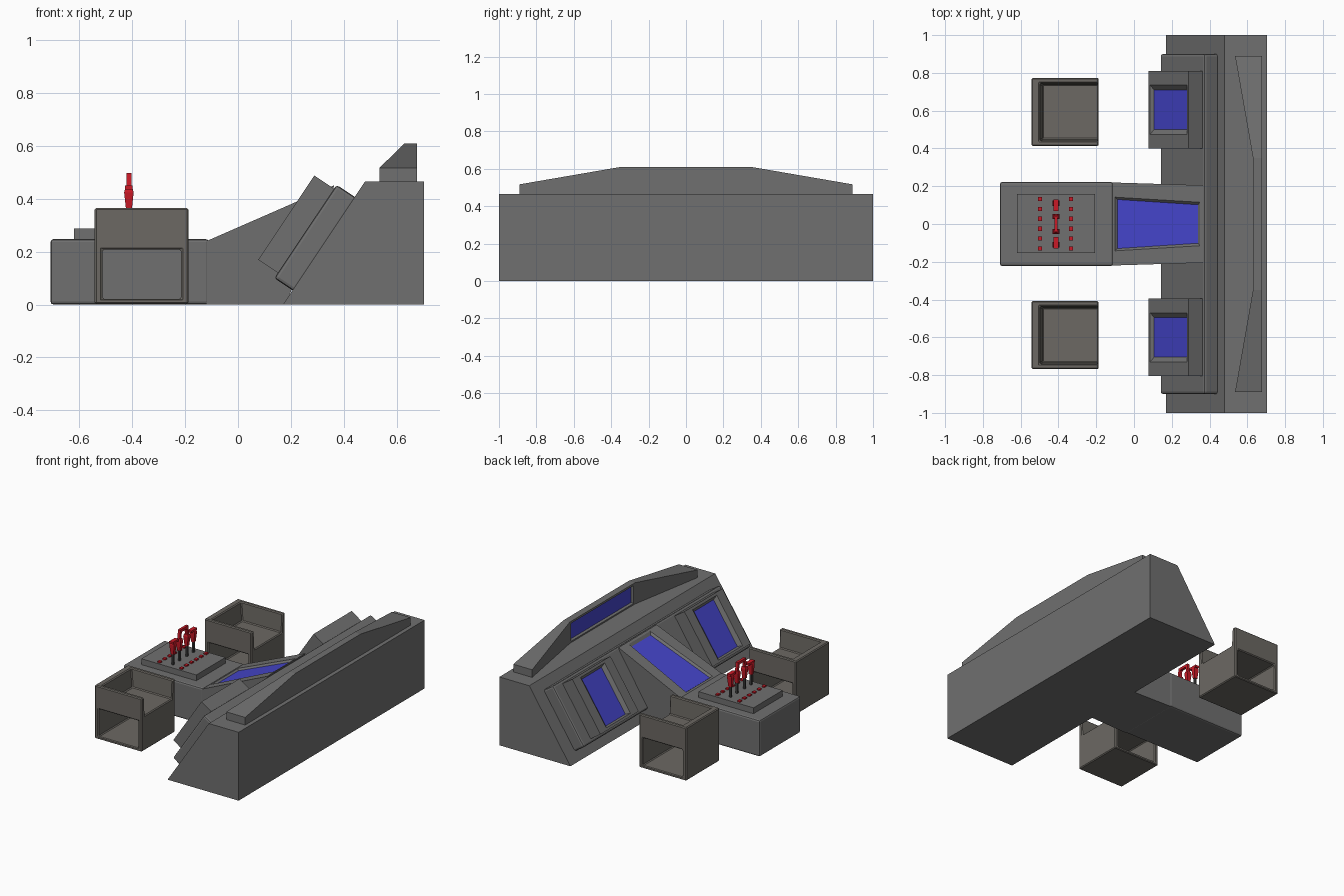
import bpy, bmesh
from mathutils import Vector

if "Cube" in bpy.data.objects:
    bpy.data.objects.remove(bpy.data.objects["Cube"])


def material(name, rgb):
    m = bpy.data.materials.new(name)
    m.diffuse_color = (*rgb, 1)
    m.use_nodes = True
    m.node_tree.nodes["Principled BSDF"].inputs["Base Color"].default_value = m.diffuse_color
    return m


BLUE = material("screen_blue", (0.06, 0.06, 0.6))
RED = material("control_red", (0.6, 0.01, 0.02))
DARK = material("stem_dark", (0.05, 0.05, 0.05))
WARM = material("chair_warm_grey", (0.15, 0.14, 0.125))
GREY = material("console_grey", (0.16, 0.16, 0.16))


def loft(name, rings, mat=GREY, screen=False, inset=None, bevel=0):
    """Skin equal-length rings, cap both ends; last cap can be a blue screen."""
    bm = bmesh.new()
    vs = [[bm.verts.new(p) for p in r] for r in rings]
    n = len(vs[0])
    for a, b in zip(vs, vs[1:]):
        for i in range(n):
            bm.faces.new((a[i], a[(i + 1) % n], b[(i + 1) % n], b[i]))
    bm.faces.new(vs[0][::-1])
    cap = bm.faces.new(vs[-1])
    if screen:
        cap.material_index = 1
    bmesh.ops.recalc_face_normals(bm, faces=bm.faces[:])
    if inset:
        target = min(bm.faces, key=lambda f: (f.calc_center_median() - Vector(inset)).length)
        bmesh.ops.inset_individual(bm, faces=[target], thickness=0.02, depth=0)
        bmesh.ops.inset_individual(bm, faces=[target], thickness=0.008, depth=-0.015)
        target.material_index = 1
    me = bpy.data.meshes.new(name)
    bm.to_mesh(me)
    bm.free()
    me.materials.append(mat)
    me.materials.append(BLUE)
    ob = bpy.data.objects.new(name, me)
    bpy.context.collection.objects.link(ob)
    if bevel:
        b = ob.modifiers.new("bevel", "BEVEL")
        b.width, b.segments = bevel, 2
    return ob


def rect(x0, x1, y0, y1, z):
    return [(x0, y0, z), (x1, y0, z), (x1, y1, z), (x0, y1, z)]


def box(name, x0, x1, y0, y1, z0, z1, mat=GREY, bevel=0):
    return loft(name, [rect(x0, x1, y0, y1, z0), rect(x0, x1, y0, y1, z1)], mat, bevel=bevel)


def on_slope(s0, s1, y0, y1, d):
    """Rectangle parallel to the sloped console front, d away from it."""
    def p(s, y):
        return (0.17 + 0.555 * s - 0.832 * d, y, 0.832 * s + 0.555 * d)
    return [p(s0, y0), p(s1, y0), p(s1, y1), p(s0, y1)]


# Main console body
profile = [(0.17, 0), (0.705, 0), (0.705, 0.465), (0.48, 0.465)]
loft("console_body", [[(x, y, z) for x, z in profile] for y in (-1, 1)])

# Wide raised panel on the slope
loft("wide_panel", [on_slope(0.065, 0.49, -0.9, 0.9, d) for d in (-0.01, 0.083)], bevel=0.012)

# Two side screens
for side, yc in (("left", 0.605), ("right", -0.6)):
    loft(side + "_screen_panel", [
        on_slope(0.089, 0.472, yc - 0.205, yc + 0.205, 0.07),
        on_slope(0.089, 0.472, yc - 0.205, yc + 0.205, 0.172),
        on_slope(0.105, 0.455, yc - 0.13, yc + 0.13, 0.172),
        on_slope(0.115, 0.44, yc - 0.105, yc + 0.105, 0.153)], screen=True)

# Hood on top with a screen in its middle front
hood = []
for y, x, z in ((-0.89, 0.535, 0.517), (-0.35, 0.63, 0.61), (0.35, 0.63, 0.61), (0.89, 0.535, 0.517)):
    hood.append([(x, y, 0.46), (0.677, y, 0.46), (0.677, y, z), (x, y, z)])
loft("hood", hood, inset=(0.63, 0, 0.535))

# Centre arm
box("centre_arm", -0.71, -0.11, -0.222, 0.222, 0, 0.248, bevel=0.012)


# Sloped wedge with the centre screen
def ramp(x0, x1, w0, w1, drop=0):
    z0, z1 = (0.24 + (x + 0.12) * 0.437 - drop for x in (x0, x1))
    return [(x0, -w0, z0), (x1, -w1, z1), (x1, w1, z1), (x0, w0, z0)]


loft("centre_wedge", [
    [(-0.12, -0.22, 0), (0.18, -0.21, 0), (0.18, 0.21, 0), (-0.12, 0.22, 0)],
    ramp(-0.12, 0.365, 0.22, 0.205),
    ramp(-0.1, 0.35, 0.142, 0.115),
    ramp(-0.088, 0.338, 0.13, 0.102, 0.014)], screen=True)

# Control pad, buttons and levers
box("control_pad", -0.62, -0.207, -0.153, 0.16, 0.24, 0.288)
for x in (-0.497, -0.333):
    for i in range(6):
        y = -0.13 + i * 0.0525
        box("button", x - 0.01, x + 0.01, y - 0.011, y + 0.011, 0.285, 0.297, RED)
X = -0.413
for y in (-0.11, -0.04, 0.04, 0.11):
    box("lever_stem", X - 0.007, X + 0.007, y - 0.007, y + 0.007, 0.28, 0.37, DARK)
    loft("lever_grip", [rect(X - w, X + w, y - v, y + v, z) for z, w, v in
                        ((0.36, 0.011, 0.009), (0.425, 0.018, 0.014), (0.44, 0.014, 0.011))], RED)
for s in (-1, 1):
    box("lever_link", X - 0.014, X + 0.014, *sorted((s * 0.07, s * 0.13)), 0.435, 0.45, RED)
    loft("arch_leg", [rect(X - 0.009, X + 0.009, s * c - 0.009, s * c + 0.009, z)
                      for z, c in ((0.435, 0.042), (0.49, 0.034))], RED)
box("arch_bar", X - 0.009, X + 0.009, -0.043, 0.043, 0.48, 0.498, RED)

# Chairs: hollow box with seat recess and a tunnel below the seat
for side, yc in (("left", 0.593), ("right", -0.588)):
    chair = box(side + "_chair", -0.543, -0.187, yc - 0.18, yc + 0.18, 0.003, 0.365, WARM)
    seat = loft("seat_cutter", [rect(-0.485, -0.1, yc - 0.145, yc + 0.145, 0.24),
                                rect(-0.503, -0.1, yc - 0.155, yc + 0.155, 0.40)], WARM)
    tunnel = box("tunnel_cutter", -0.513, -0.215, yc - 0.3, yc + 0.3, 0.022, 0.208, WARM)
    for cutter in (seat, tunnel):
        cutter.hide_render = True
        m = chair.modifiers.new("cut", "BOOLEAN")
        m.operation, m.object, m.solver = "DIFFERENCE", cutter, "EXACT"
    b = chair.modifiers.new("bevel", "BEVEL")
    b.width, b.segments = 0.006, 1
    deps = bpy.context.evaluated_depsgraph_get()
    mesh = bpy.data.meshes.new_from_object(chair.evaluated_get(deps))
    chair.modifiers.clear()
    chair.data = mesh
    for cutter in (seat, tunnel):
        bpy.data.objects.remove(cutter)
